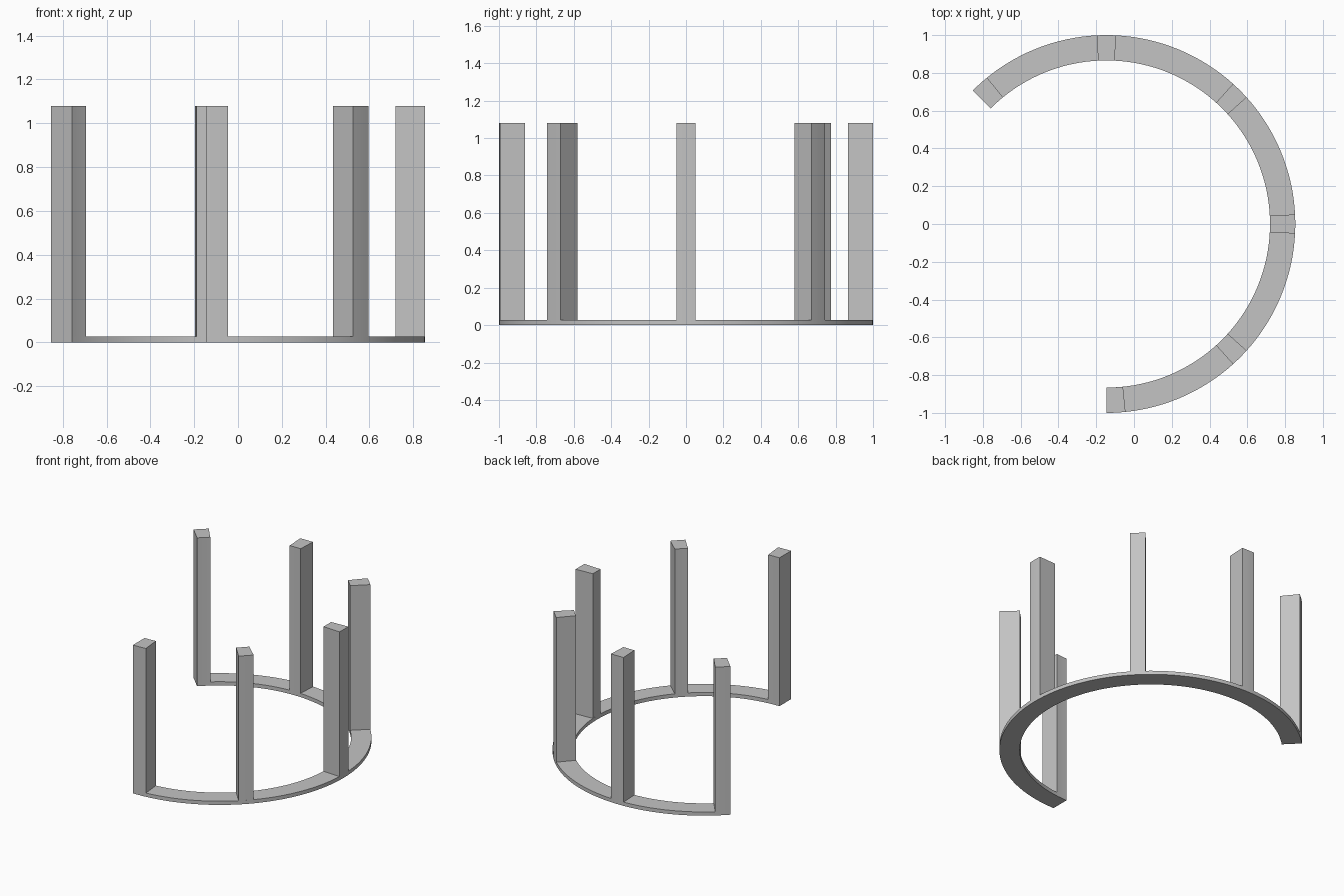
import bpy
import bmesh
from math import cos, sin, radians

if "Cube" in bpy.data.objects:
    bpy.data.objects.remove(bpy.data.objects["Cube"], do_unlink=True)

OUTER, INNER = 1.0, 0.866
CENTRE_X = -0.146
START, END = -90, 135
BASE_TOP, POST_TOP = 0.027, 1.08
POST_ANGLE = 5.8

grey = bpy.data.materials.new("plain_grey")
grey.use_nodes = True
colour = (0.55, 0.55, 0.55, 1)
grey.diffuse_color = colour
grey.node_tree.nodes["Principled BSDF"].inputs["Base Color"].default_value = colour


def arc_block(name, start, end, bottom, top, steps):
    """Solid sector of a ring between two angles and two heights."""
    bm = bmesh.new()
    sections = []
    for i in range(steps + 1):
        a = radians(start + (end - start) * i / steps)
        corners = ((INNER, bottom), (OUTER, bottom), (OUTER, top), (INNER, top))
        sections.append([bm.verts.new((CENTRE_X + r * cos(a), r * sin(a), z))
                         for r, z in corners])
    for s, t in zip(sections, sections[1:]):
        for k in range(4):
            n = (k + 1) % 4
            bm.faces.new((s[k], s[n], t[n], t[k]))
    bm.faces.new(sections[0])
    bm.faces.new(sections[-1])
    bmesh.ops.recalc_face_normals(bm, faces=bm.faces)
    mesh = bpy.data.meshes.new(name)
    bm.to_mesh(mesh)
    bm.free()
    mesh.materials.append(grey)
    obj = bpy.data.objects.new(name, mesh)
    bpy.context.collection.objects.link(obj)
    bpy.ops.object.select_all(action="DESELECT")
    obj.select_set(True)
    bpy.context.view_layer.objects.active = obj
    bpy.ops.object.shade_smooth_by_angle(angle=radians(30))
    return obj


# Open base ring
arc_block("base_ring", START, END, 0, BASE_TOP, 90)

# Upright posts: one flush with each end, the rest centred every 45 degrees
half = POST_ANGLE / 2
for i, angle in enumerate(range(START, END + 1, 45)):
    centre = min(max(angle, START + half), END - half)
    arc_block(f"post_{i + 1}", centre - half, centre + half, BASE_TOP, POST_TOP, 3)
